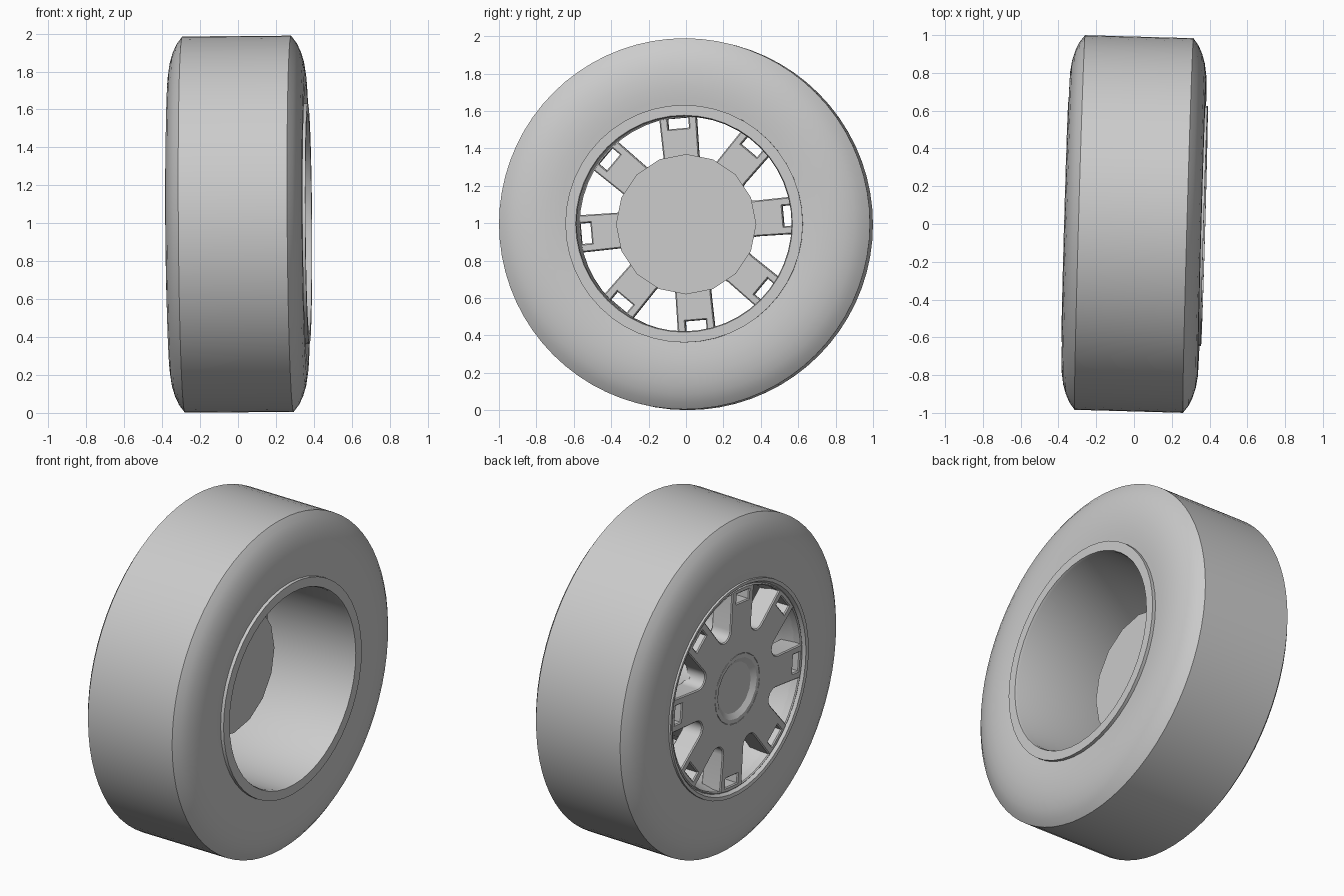
import bpy
import bmesh
from math import sin, cos, pi, radians, asin
from mathutils import Matrix

cube = bpy.data.objects.get("Cube")
if cube:
    bpy.data.objects.remove(cube, do_unlink=True)

# One plain grey for the whole wheel
grey = bpy.data.materials.new("plain_grey")
grey.use_nodes = True
GREY = (0.6, 0.6, 0.6, 1)
grey.diffuse_color = GREY
grey.node_tree.nodes["Principled BSDF"].inputs["Base Color"].default_value = GREY

# The axle runs along x with a slight lean
LEAN = (Matrix.Translation((0, 0, 0.995))
        @ Matrix.Rotation(-0.028, 4, 'Z') @ Matrix.Rotation(-0.007, 4, 'Y'))


def finish(name, mesh, angle=32):
    mesh.transform(LEAN)
    mesh.materials.clear()
    mesh.materials.append(grey)
    for poly in mesh.polygons:
        poly.use_smooth = True
        poly.material_index = 0
    mesh.set_sharp_from_angle(angle=radians(angle))
    obj = bpy.data.objects.new(name, mesh)
    bpy.context.collection.objects.link(obj)
    return obj


def revolve(name, profile, steps, closed=True, angle=32):
    """Spin an (x, radius) profile around the axle."""
    bm = bmesh.new()
    verts = [bm.verts.new((x, 0, r)) for x, r in profile]
    pairs = list(zip(verts, verts[1:]))
    if closed:
        pairs.append((verts[-1], verts[0]))
    edges = [bm.edges.new(p) for p in pairs]
    bmesh.ops.spin(bm, geom=verts + edges, cent=(0, 0, 0), axis=(1, 0, 0),
                   angle=2 * pi, steps=steps)
    bmesh.ops.remove_doubles(bm, verts=bm.verts, dist=0.0005)
    bmesh.ops.recalc_face_normals(bm, faces=bm.faces)
    mesh = bpy.data.meshes.new(name)
    bm.to_mesh(mesh)
    bm.free()
    return finish(name, mesh, angle)


# Tyre: flat tread, rounded shoulders, nearly flat side walls
half = [(0.287, 0.992), (0.315, 0.955), (0.336, 0.91), (0.351, 0.86),
        (0.36, 0.80), (0.362, 0.73), (0.357, 0.67), (0.35, 0.61)]
revolve("tyre", half + [(-x, r) for x, r in reversed(half)], 72)

# Rim: barrel with a wide raised lip on the open side, thin lip on the spoke side
revolve("rim", [(0.373, 0.635), (0.373, 0.58), (0.36, 0.575), (-0.24, 0.575),
                (-0.33, 0.595), (-0.362, 0.615), (-0.366, 0.635),
                (-0.34, 0.635), (-0.33, 0.605), (0.33, 0.605), (0.34, 0.635)], 48)

# Hub: drum behind the spokes with a shallow dished centre
revolve("hub", [(-0.03, 0), (-0.03, 0.375), (-0.25, 0.345), (-0.3, 0.21),
                (-0.35, 0.205), (-0.35, 0.18), (-0.33, 0.15), (-0.33, 0)],
        16, closed=False, angle=28)

# Spoke face: a filled disc outline with windows and pockets cut through
SPOKES = 8
PHASE = radians(5)
FRONT, BACK = -0.35, -0.22
curve = bpy.data.curves.new("spoke_outline", 'CURVE')
curve.dimensions = '2D'
curve.fill_mode = 'BOTH'
curve.extrude = (BACK - FRONT) / 2 - 0.006
curve.bevel_depth = 0.006
curve.bevel_resolution = 0
curve.offset = -0.006


def add_loop(points, turn=0.0):
    spline = curve.splines.new('POLY')
    spline.points.add(len(points) - 1)
    spline.use_cyclic_u = True
    for p, (u, v) in zip(spline.points, points):
        p.co = (u * cos(turn) - v * sin(turn), u * sin(turn) + v * cos(turn), 0, 1)


def circle(radius, count):
    return [(radius * cos(2 * pi * i / count), radius * sin(2 * pi * i / count))
            for i in range(count)]


def window():
    """Wedge between two spokes, with a rounded tip at the hub."""
    step = pi / SPOKES
    outer = 0.588
    spread = step - asin(0.1 / outer)
    arc = [(outer * cos(a), outer * sin(a))
           for a in (spread * (i / 4 - 1) for i in range(9))]
    tip_r, tip_c = 0.056, 0.395
    tip = [(tip_c + tip_r * cos(a), tip_r * sin(a))
           for a in (radians(110 + 20 * i) for i in range(8))]
    return arc + tip


add_loop(circle(0.602, 48))
add_loop(circle(0.2, 24)[::-1])
pocket = [(0.515, -0.055), (0.57, -0.055), (0.57, 0.055), (0.515, 0.055)]
for i in range(SPOKES):
    turn = PHASE + 2 * pi * i / SPOKES
    add_loop(pocket[::-1], turn)
    add_loop(window()[::-1], turn + pi / SPOKES)

helper = bpy.data.objects.new("spoke_outline", curve)
bpy.context.collection.objects.link(helper)
bpy.context.view_layer.update()
depsgraph = bpy.context.evaluated_depsgraph_get()
mesh = bpy.data.meshes.new_from_object(helper.evaluated_get(depsgraph))
bpy.data.objects.remove(helper, do_unlink=True)

# Stand the flat face up so that it looks along the axle
bm = bmesh.new()
bm.from_mesh(mesh)
bmesh.ops.remove_doubles(bm, verts=bm.verts, dist=0.0003)
bmesh.ops.transform(bm, verts=bm.verts, matrix=Matrix((
    (0, 0, 1, (FRONT + BACK) / 2), (1, 0, 0, 0), (0, 1, 0, 0), (0, 0, 0, 1))))
bmesh.ops.recalc_face_normals(bm, faces=bm.faces)
bm.to_mesh(mesh)
bm.free()
finish("spokes", mesh)
